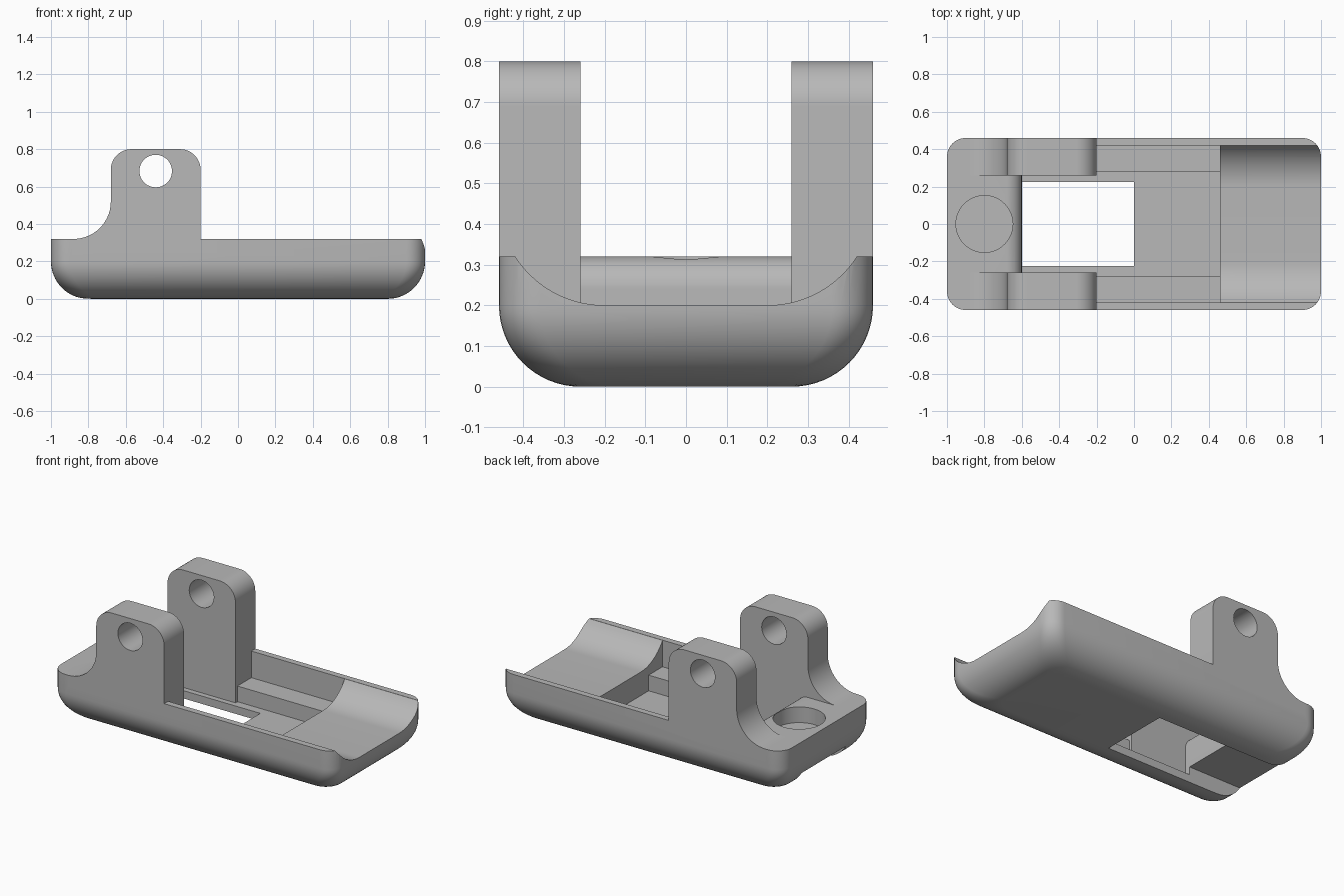
import bpy, bmesh, math
from mathutils import Vector

cube = bpy.data.objects.get("Cube")
if cube:
    bpy.data.objects.remove(cube, do_unlink=True)

grey = bpy.data.materials.new("plain_grey")
grey.use_nodes = True
grey.diffuse_color = (0.48, 0.48, 0.48, 1)
grey.node_tree.nodes["Principled BSDF"].inputs["Base Color"].default_value = (0.48, 0.48, 0.48, 1)


def arc(cx, cy, r, start, end, n=14):
    """Points on a circle arc, angles in degrees."""
    angles = [math.radians(start + (end - start) * i / n) for i in range(n + 1)]
    return [(cx + r * math.cos(a), cy + r * math.sin(a)) for a in angles]


def loft(name, rings):
    """Closed solid through rings of equal point count."""
    bm = bmesh.new()
    loops = [[bm.verts.new(p) for p in ring] for ring in rings]
    for a, b in zip(loops, loops[1:]):
        for i in range(len(a)):
            j = (i + 1) % len(a)
            bm.faces.new((a[i], a[j], b[j], b[i]))
    bm.faces.new(loops[0][::-1])
    bm.faces.new(loops[-1])
    bmesh.ops.recalc_face_normals(bm, faces=bm.faces)
    mesh = bpy.data.meshes.new(name)
    bm.to_mesh(mesh)
    bm.free()
    mesh.materials.append(grey)
    obj = bpy.data.objects.new(name, mesh)
    bpy.context.collection.objects.link(obj)
    return obj


def prism(name, points, axis, lo, hi):
    """Extrude a 2D profile along x, y or z."""
    place = {"x": lambda u, v, t: Vector((t, u, v)),
             "y": lambda u, v, t: Vector((u, t, v)),
             "z": lambda u, v, t: Vector((u, v, t))}[axis]
    return loft(name, [[place(u, v, t) for u, v in points] for t in (lo, hi)])


def box(name, x, y, z):
    return prism(name, [(x[0], -y), (x[1], -y), (x[1], y), (x[0], y)], "z", *z)


def combine(target, tool, operation):
    tool.hide_render = True
    mod = target.modifiers.new(operation, "BOOLEAN")
    mod.operation = operation
    mod.solver = "EXACT"
    mod.object = tool
    bpy.context.view_layer.objects.active = target
    bpy.ops.object.modifier_apply(modifier=mod.name)
    bpy.data.objects.remove(tool, do_unlink=True)


def rounded_rect(hx, hy, r):
    pts = []
    for k, (sx, sy) in enumerate([(1, 1), (-1, 1), (-1, -1), (1, -1)]):
        pts += arc(sx * (hx - r), sy * (hy - r), r, 90 * k, 90 * k + 90, 8)
    return pts


# Tray body with rounded lower edges
rings = []
for inset_x, z in arc(0, 0.2, 0.2, -90, 0, 16):
    inset = 0.2 - inset_x
    rings.append([(x, y, z) for x, y in rounded_rect(1 - inset, 0.46 - inset, 0.1)])
rings.append([(x, y, 0.32) for x, y in rounded_rect(1, 0.46, 0.1)])
body = loft("bracket_body", rings)

# Central pocket, with a rounded lip on the end block
pocket = [(-0.6, 0.05), (0.46, 0.05), (0.46, 0.5), (-0.68, 0.5)]
pocket += arc(-0.68, 0.24, 0.08, 90, 0)
combine(body, prism("pocket_cutter", pocket, "y", -0.26, 0.26), "DIFFERENCE")

# Wider floor and stepped ledges
combine(body, box("floor_cutter", (-0.2, 0.46), 0.28, (0.05, 0.5)), "DIFFERENCE")
combine(body, box("ledge_cutter", (-0.2, 0.46), 0.42, (0.15, 0.5)), "DIFFERENCE")

# Curved scoop open at the end
scoop = arc(0.2, 0.462, 0.262, -90, -33) + [(0.42, 0.5)]
scoop += [(-y, z) for y, z in reversed(scoop)]
combine(body, prism("scoop_cutter", scoop, "x", 0.4, 1.1), "DIFFERENCE")

# Window through the floor and the channel under the end block
combine(body, box("channel_cutter", (-1.1, 0), 0.225, (-0.1, 0.1)), "DIFFERENCE")

# Round recess in the end block
combine(body, prism("recess_cutter", arc(-0.8, 0, 0.152, 0, 352.5, 47), "z", 0.22, 0.5), "DIFFERENCE")

# Pair of pierced lugs, flared at one foot
lug = [(-0.88, 0.25), (-0.2, 0.25)]
lug += arc(-0.31, 0.69, 0.11, 0, 90) + arc(-0.57, 0.69, 0.11, 90, 180)
lug += arc(-0.88, 0.52, 0.2, 0, -90)
bore = arc(-0.44, 0.683, 0.087, 0, 352.5, 47)
for y in (-0.46, 0.26):
    post = prism("lug", lug, "y", y, y + 0.2)
    combine(post, prism("bore_cutter", bore, "y", y - 0.1, y + 0.3), "DIFFERENCE")
    combine(body, post, "UNION")

# Smooth curves with crisp edges
bpy.ops.object.select_all(action="DESELECT")
body.select_set(True)
bpy.context.view_layer.objects.active = body
bpy.ops.object.shade_smooth_by_angle(angle=math.radians(30))
